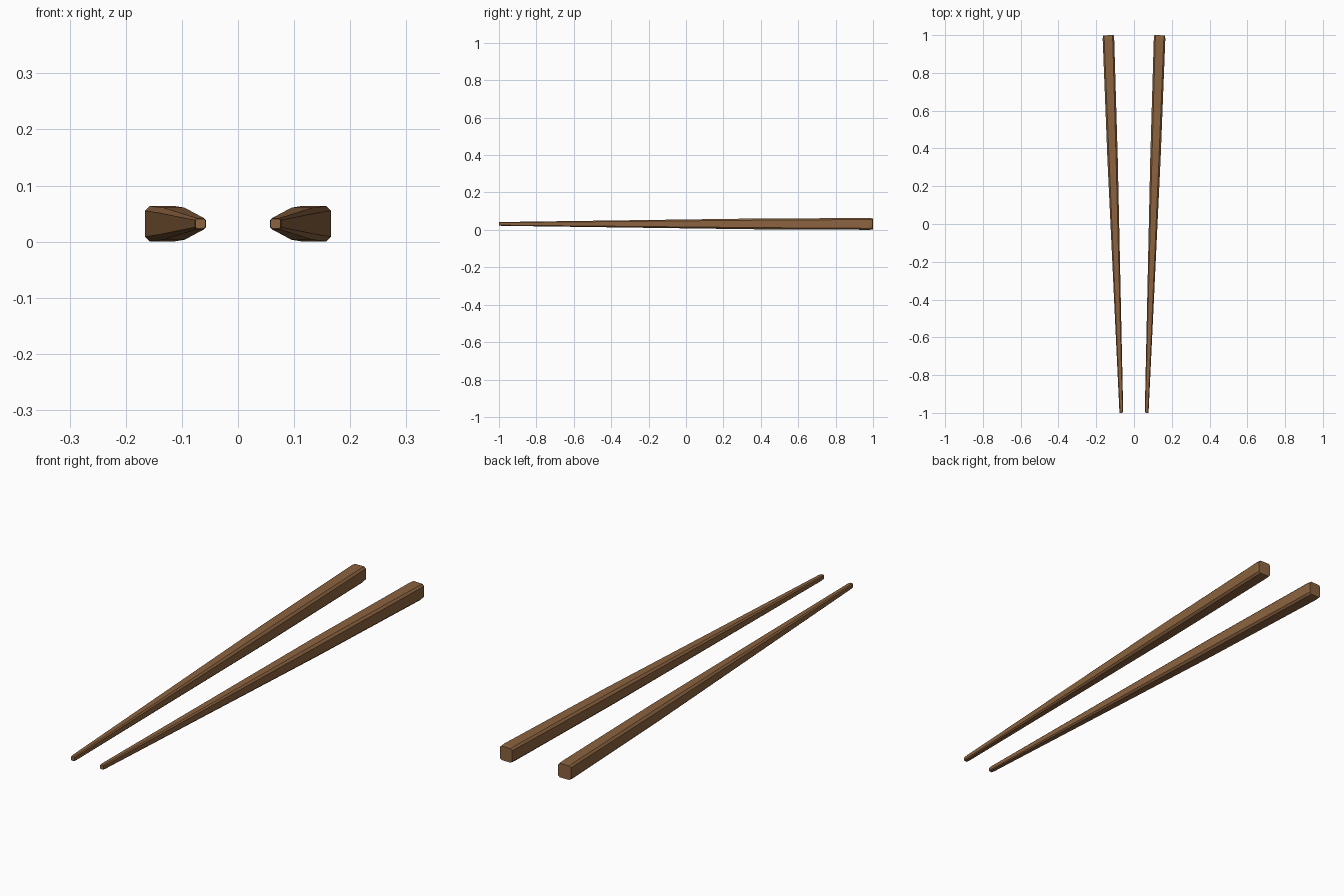
import bpy, bmesh
from mathutils import Matrix, Vector
from math import atan2

if "Cube" in bpy.data.objects:
    bpy.data.objects.remove(bpy.data.objects["Cube"])

TIP_X, BUTT_X, MID_Z = 0.067, 0.136, 0.032

wood = bpy.data.materials.new("wood")
wood.diffuse_color = (0.26, 0.125, 0.05, 1)
wood.use_nodes = True
wood.node_tree.nodes["Principled BSDF"].inputs["Base Color"].default_value = wood.diffuse_color

# Stations along the stick: y, half width, half height, corner chamfer
STATIONS = [
    (-1.0, 0.0088, 0.0088, 0.003),
    (-0.985, 0.0102, 0.0102, 0.0035),
    (0.35, 0.0275, 0.0285, 0.009),
    (0.98, 0.0305, 0.0315, 0.008),
    (1.0, 0.0285, 0.0295, 0.007),
]


def octagon(w, h, c):
    return [(w, h - c), (w - c, h), (c - w, h), (-w, h - c),
            (-w, c - h), (c - w, -h), (w - c, -h), (w, c - h)]


def chopstick(name, side):
    bm = bmesh.new()
    rings = [[bm.verts.new((x, y, z)) for x, z in octagon(w, h, c)]
             for y, w, h, c in STATIONS]
    # Tapered sides
    for a, b in zip(rings, rings[1:]):
        for i in range(8):
            j = (i + 1) % 8
            bm.faces.new((a[i], a[j], b[j], b[i]))
    # Flat tip and butt
    bm.faces.new(rings[0])
    bm.faces.new(rings[-1])
    # Splay the stick outward towards the butt
    turn = Matrix.Rotation(-side * atan2(BUTT_X - TIP_X, 2), 4, 'Z')
    place = Matrix.Translation(Vector((side * (TIP_X + BUTT_X) / 2, 0, MID_Z)))
    bm.transform(place @ turn)
    bmesh.ops.recalc_face_normals(bm, faces=bm.faces)
    mesh = bpy.data.meshes.new(name)
    bm.to_mesh(mesh)
    bm.free()
    mesh.materials.append(wood)
    bpy.context.collection.objects.link(bpy.data.objects.new(name, mesh))


chopstick("left_chopstick", -1)
chopstick("right_chopstick", 1)
